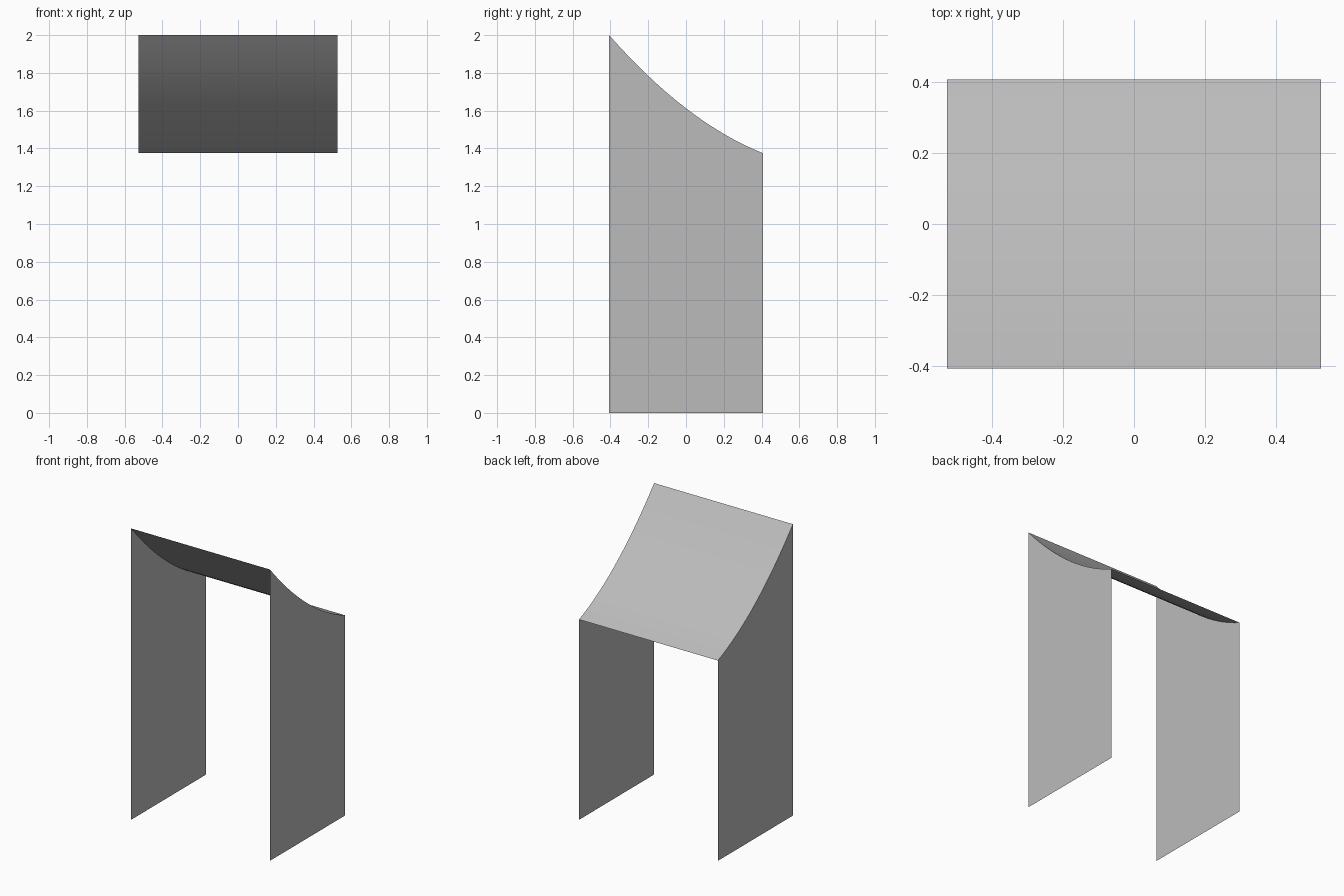
import bpy
import bmesh

cube = bpy.data.objects.get("Cube")
if cube:
    bpy.data.objects.remove(cube, do_unlink=True)

HALF_X, HALF_Y = 0.527, 0.407
HIGH, LOW, DIP = 2.0, 1.375, 0.075
STEPS = 16

grey = bpy.data.materials.new("plain grey")
grey.use_nodes = True
colour = (0.5, 0.5, 0.5, 1)
grey.diffuse_color = colour
grey.node_tree.nodes["Principled BSDF"].inputs["Base Color"].default_value = colour

# Sagging profile of the top, from the high front edge to the low back edge
profile = []
for i in range(STEPS + 1):
    t = i / STEPS
    z = HIGH + (LOW - HIGH) * t - 4 * DIP * t * (1 - t)
    profile.append((HALF_Y * (2 * t - 1), z))


def sheet(name, faces):
    """Make a thin sheet object from lists of corner points."""
    bm = bmesh.new()
    for corners in faces:
        bm.faces.new([bm.verts.new(c) for c in corners])
    bmesh.ops.remove_doubles(bm, verts=bm.verts, dist=0.0001)
    mesh = bpy.data.meshes.new(name)
    bm.to_mesh(mesh)
    bm.free()
    mesh.materials.append(grey)
    obj = bpy.data.objects.new(name, mesh)
    bpy.context.collection.objects.link(obj)
    return obj


# Curved top sheet, facing up
top = sheet("curved_top", [
    [(-HALF_X, *a), (HALF_X, *a), (HALF_X, *b), (-HALF_X, *b)]
    for a, b in zip(profile, profile[1:])])
for poly in top.data.polygons:
    poly.use_smooth = True

# Upright side panels, facing outward
outline = [(-HALF_Y, 0), (HALF_Y, 0)] + profile[::-1]
sheet("left_side_panel", [[(HALF_X, *p) for p in outline]])
sheet("right_side_panel", [[(-HALF_X, *p) for p in reversed(outline)]])
